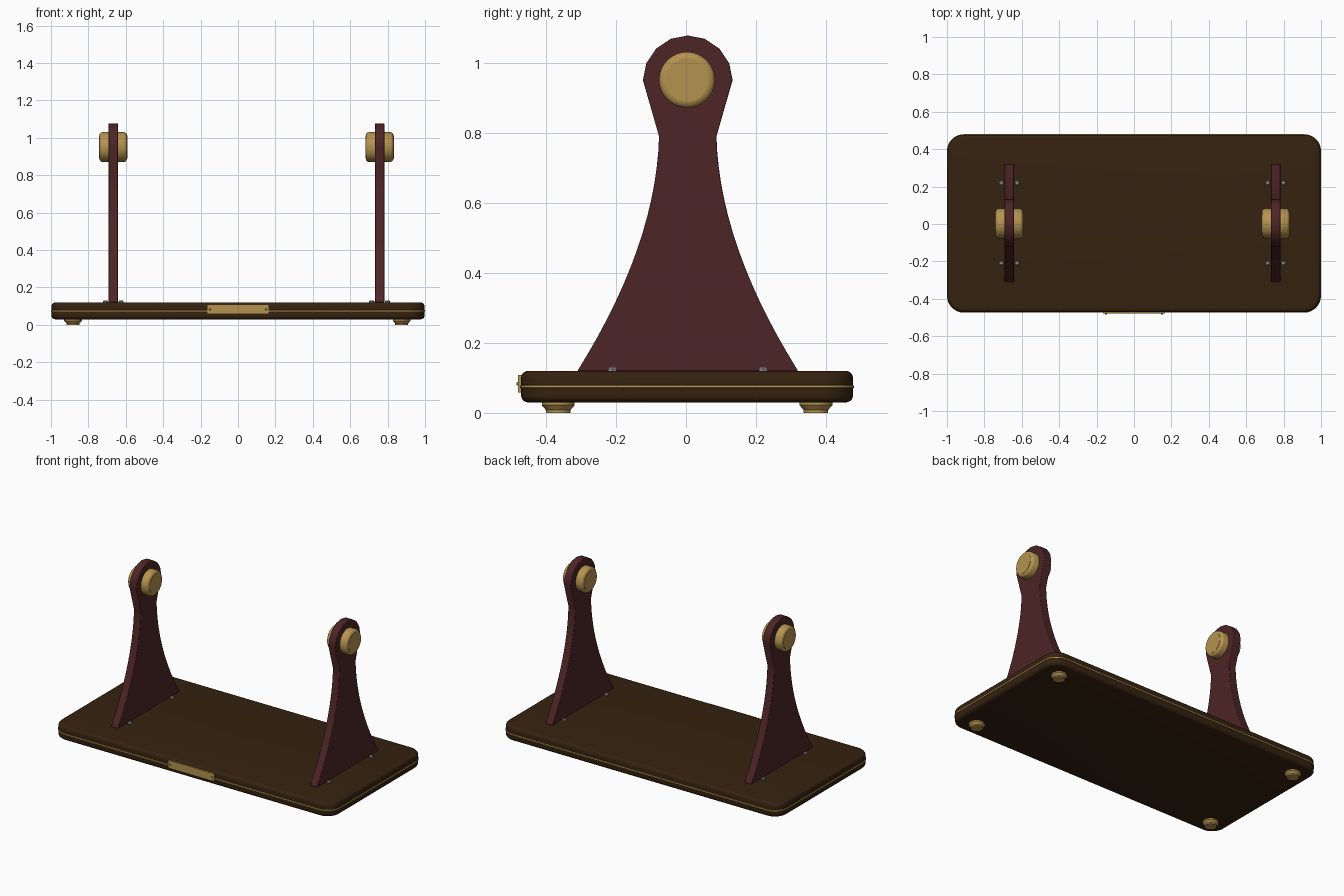
import bpy
import bmesh
import math

if "Cube" in bpy.data.objects:
    bpy.data.objects.remove(bpy.data.objects["Cube"])

CY = 0.003  # common depth centre


def material(name, rgb):
    m = bpy.data.materials.new(name)
    m.use_nodes = True
    m.diffuse_color = (*rgb, 1)
    m.node_tree.nodes["Principled BSDF"].inputs["Base Color"].default_value = (*rgb, 1)
    return m


WALNUT = material("dark walnut", (0.036, 0.016, 0.005))
MAHOGANY = material("mahogany", (0.075, 0.018, 0.019))
BRASS = material("brass", (0.46, 0.29, 0.08))
STEEL = material("steel", (0.3, 0.3, 0.3))


def finish(name, bm, mat, angle=30):
    bmesh.ops.recalc_face_normals(bm, faces=bm.faces)
    mesh = bpy.data.meshes.new(name)
    bm.to_mesh(mesh)
    bm.free()
    ob = bpy.data.objects.new(name, mesh)
    bpy.context.collection.objects.link(ob)
    mesh.materials.append(mat)
    bpy.ops.object.select_all(action="DESELECT")
    ob.select_set(True)
    bpy.context.view_layer.objects.active = ob
    bpy.ops.object.shade_smooth_by_angle(angle=math.radians(angle))
    return ob


def loft(name, rings, mat):
    """Skin a stack of matching closed loops and cap both ends."""
    bm = bmesh.new()
    loops = [[bm.verts.new(p) for p in ring] for ring in rings]
    n = len(loops[0])
    for a, b in zip(loops, loops[1:]):
        for i in range(n):
            j = (i + 1) % n
            bm.faces.new((a[i], a[j], b[j], b[i]))
    bm.faces.new(loops[0])
    bm.faces.new(loops[-1])
    return finish(name, bm, mat)


def turned(name, profile, mat, location, sides=40, sideways=False):
    """Lathe a (radius, height) profile about z, or about x."""
    rings = [[(r * math.cos(2 * math.pi * i / sides), r * math.sin(2 * math.pi * i / sides), h)
              for i in range(sides)] for r, h in profile]
    ob = loft(name, rings, mat)
    if sideways:
        ob.rotation_euler.y = math.pi / 2
    ob.location = location
    return ob


def rounded_rect(inset, z, hx=1.0, hy=0.477, radius=0.09, steps=8):
    r = radius - inset
    points = []
    for k, (sx, sy) in enumerate(((1, 1), (-1, 1), (-1, -1), (1, -1))):
        for i in range(steps + 1):
            a = (k + i / steps) * math.pi / 2
            points.append((sx * (hx - radius) + r * math.cos(a),
                           CY + sy * (hy - radius) + r * math.sin(a), z))
    return points


def box(name, size, location, mat):
    bm = bmesh.new()
    bmesh.ops.create_cube(bm, size=1)
    bmesh.ops.scale(bm, vec=size, verts=bm.verts)
    ob = finish(name, bm, mat)
    ob.location = location
    return ob


# Base board with rounded-over edges
R = 0.02
over = [(R * (1 - math.sin(a)), R * (1 - math.cos(a)))
        for a in (i * math.pi / 10 for i in range(6))]
edge = [(d, 0.03 + h) for d, h in over] + [(d, 0.12 - h) for d, h in reversed(over)]
loft("base_board", [rounded_rect(d + 0.003, z) for d, z in edge], WALNUT)

# Brass inlay around the edge
loft("edge_inlay", [rounded_rect(d, z) for d, z in
                    ((0.005, 0.07), (0, 0.072), (0, 0.078), (0.005, 0.08))], BRASS)

# Turned feet
for x in (-0.882, 0.875):
    for y in (-0.365, 0.371):
        turned("foot", [(0.035, 0), (0.035, 0.008), (0.047, 0.022), (0.047, 0.032)],
               BRASS, (x, y, 0))

# Front plaque and its pins
box("plaque", (0.33, 0.009, 0.05), (0, -0.475, 0.083), BRASS)
for x in (-0.15, 0.15):
    pin = turned("plaque_pin", [(0.005, 0), (0.005, 0.003), (0.003, 0.005)], BRASS,
                 (x, -0.479, 0.083), 12)
    pin.rotation_euler.x = math.pi / 2


def post_profile():
    """Flared foot, narrow neck and faceted round head, as (y, z)."""
    foot, pull, neck = (0.315, 0.12), (0.09, 0.48), (0.082, 0.79)
    half = []
    for i in range(15):
        t = i / 14
        half.append(tuple((1 - t) ** 2 * a + 2 * t * (1 - t) * b + t * t * c
                          for a, b, c in zip(foot, pull, neck)))
    half += [(0.128 * math.cos(a), 0.95 + 0.128 * math.sin(a))
             for a in (i * math.pi / 8 for i in range(4))]
    return half + [(0, 1.078)] + [(-y, z) for y, z in reversed(half)]


# Two posts, each with a brass hub and four bolts
for side, x in (("right", -0.667), ("left", 0.757)):
    post = loft(side + "_post", [[(dx, y, z) for y, z in post_profile()]
                                 for dx in (-0.025, 0.025)], MAHOGANY)
    post.location = (x, CY + 0.002, 0)
    bevel = post.modifiers.new("soft edges", "BEVEL")
    bevel.width = 0.003
    bevel.segments = 2
    bevel.limit_method = "ANGLE"
    bevel.angle_limit = math.radians(60)

    cap = [(0.08, 0), (0.08, 0.058), (0.077, 0.066), (0.07, 0.072), (0.062, 0.074),
           (0.062, 0.076)]
    hub = [(r, -h) for r, h in reversed(cap)] + cap[1:]
    turned(side + "_hub", hub, BRASS, (x, CY, 0.951), 48, True)

    for y in (-0.21, 0.22):
        for dx in (-0.042, 0.042):
            turned(side + "_bolt", [(0.014, 0), (0.014, 0.007), (0.009, 0.012)], STEEL,
                   (x + dx, y, 0.119), 6)
